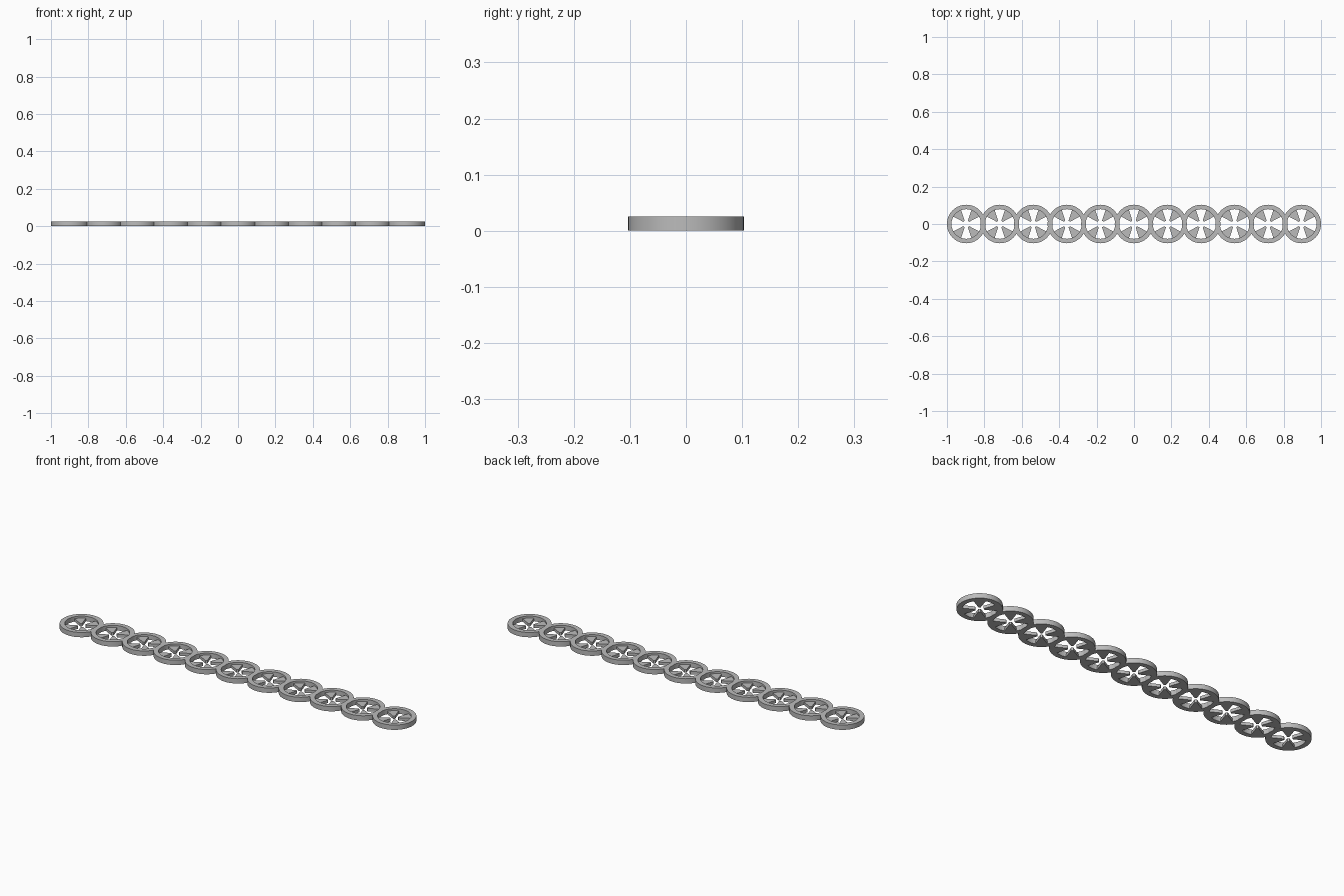
import bpy, bmesh, math

if "Cube" in bpy.data.objects:
    bpy.data.objects.remove(bpy.data.objects["Cube"])

COUNT = 11
R_OUT, R_IN = 0.103, 0.079
PITCH = (2 - 2 * R_OUT) / (COUNT - 1)
HEIGHT, BLADE_H = 0.025, 0.015
SEG = 64

grey = bpy.data.materials.new("grey")
grey.diffuse_color = (0.5, 0.5, 0.5, 1)
grey.use_nodes = True
grey.node_tree.nodes["Principled BSDF"].inputs["Base Color"].default_value = grey.diffuse_color


def finish(bm, name):
    bmesh.ops.recalc_face_normals(bm, faces=bm.faces)
    mesh = bpy.data.meshes.new(name)
    bm.to_mesh(mesh)
    bm.free()
    mesh.materials.append(grey)
    return mesh


def ring_mesh():
    # rectangular section swept round the wheel axis
    bm = bmesh.new()
    section = [(R_IN, 0), (R_OUT, 0), (R_OUT, HEIGHT), (R_IN, HEIGHT)]
    loops = []
    for i in range(SEG):
        a = 2 * math.pi * i / SEG
        loops.append([bm.verts.new((r * math.cos(a), r * math.sin(a), z)) for r, z in section])
    for i in range(SEG):
        p, q = loops[i], loops[(i + 1) % SEG]
        for k in range(4):
            f = bm.faces.new((p[k], q[k], q[(k + 1) % 4], p[(k + 1) % 4]))
            f.smooth = k in (1, 3)
    bm.edges.ensure_lookup_table()
    for e in bm.edges:
        if len({f.smooth for f in e.link_faces}) == 2:
            e.smooth = False
    return finish(bm, "ring")


def blades_mesh():
    # four tapered blades on the diagonals, blunt at the hub end
    bm = bmesh.new()
    for angle in (50, 130, 230, 310):
        mid = math.radians(angle)
        outline = [(0.02, 14), (0.02, -14)]
        outline += [(R_IN + 0.002, -20 + 8 * k) for k in range(6)]
        verts = [bm.verts.new((r * math.cos(mid + math.radians(d)),
                               r * math.sin(mid + math.radians(d)), 0)) for r, d in outline]
        face = bm.faces.new(verts)
        out = bmesh.ops.extrude_face_region(bm, geom=[face], use_keep_orig=True)
        for v in out["geom"]:
            if isinstance(v, bmesh.types.BMVert):
                v.co.z = BLADE_H
    return finish(bm, "blades")


# row of overlapping wheels
ring, blades = ring_mesh(), blades_mesh()
for i in range(COUNT):
    x = (i - (COUNT - 1) / 2) * PITCH
    for name, mesh in (("wheel_ring", ring), ("wheel_blades", blades)):
        obj = bpy.data.objects.new(f"{name}_{i + 1}", mesh)
        obj.location.x = x
        bpy.context.collection.objects.link(obj)
